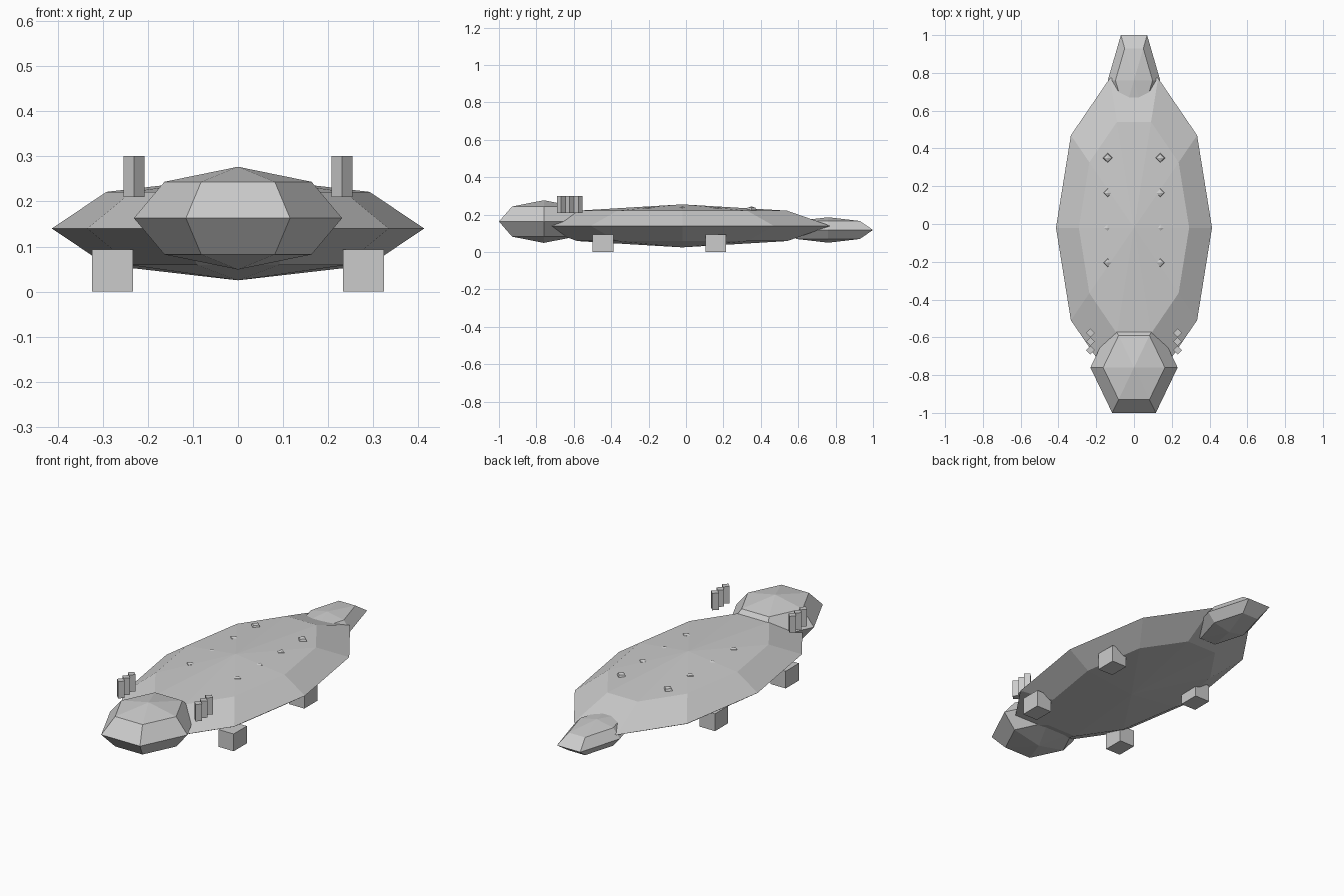
import bpy, bmesh
from math import sin, cos, pi
from mathutils import Vector, Matrix

if "Cube" in bpy.data.objects:
    bpy.data.objects.remove(bpy.data.objects["Cube"])


def finish(name, bm):
    bmesh.ops.recalc_face_normals(bm, faces=bm.faces)
    mesh = bpy.data.meshes.new(name)
    bm.to_mesh(mesh)
    bm.free()
    ob = bpy.data.objects.new(name, mesh)
    bpy.context.collection.objects.link(ob)
    return ob


def ball(name, centre, radii, segments, rings=4):
    """Faceted ellipsoid whose first vertex column lies on +x."""
    bm = bmesh.new()
    c = Vector(centre)

    def point(lat, lon):
        return c + Vector((radii[0] * cos(lat) * cos(lon),
                           radii[1] * cos(lat) * sin(lon),
                           radii[2] * sin(lat)))

    loops = []
    for r in range(1, rings):
        lat = -pi / 2 + pi * r / rings
        loops.append([bm.verts.new(point(lat, 2 * pi * s / segments))
                      for s in range(segments)])
    bottom = bm.verts.new(point(-pi / 2, 0))
    top = bm.verts.new(point(pi / 2, 0))
    for s in range(segments):
        n = (s + 1) % segments
        bm.faces.new((bottom, loops[0][n], loops[0][s]))
        bm.faces.new((top, loops[-1][s], loops[-1][n]))
        for a, b in zip(loops, loops[1:]):
            bm.faces.new((a[s], a[n], b[n], b[s]))
    return finish(name, bm)


def box(name, centre, size):
    bm = bmesh.new()
    bmesh.ops.create_cube(bm, size=1, matrix=Matrix.Translation(centre) @ Matrix.Diagonal((*size, 1)))
    return finish(name, bm)


def post(name, centre, radius, height):
    bm = bmesh.new()
    bmesh.ops.create_cone(bm, cap_ends=True, segments=4, radius1=radius, radius2=radius,
                          depth=height, matrix=Matrix.Translation(centre))
    return finish(name, bm)


# Flattened body, head and tail
ball("body", (0, -0.02, 0.14), (0.413, 0.833, 0.115), 10)
ball("head", (0, -0.76, 0.163), (0.231, 0.277, 0.114), 6)
ball("tail", (0, 0.76, 0.118), (0.139, 0.277, 0.068), 6)

for side, x in (("left", -1), ("right", 1)):
    # Stubby feet
    for end, y in (("front", -0.443), ("back", 0.159)):
        box(f"{end}_{side}_leg", (x * 0.278, y, 0.0465), (0.091, 0.112, 0.093))
    # Gill stalks beside the head
    for i in range(3):
        post(f"{side}_gill_{i + 1}", (x * 0.231, -0.668 + 0.046 * i, 0.255), 0.023, 0.091)
    # Bumps half sunk in the back
    for i in range(4):
        ball(f"{side}_back_bump_{i + 1}", (x * 0.139, -0.205 + 0.185 * i, 0.221),
             (0.029, 0.029, 0.023), 4)
